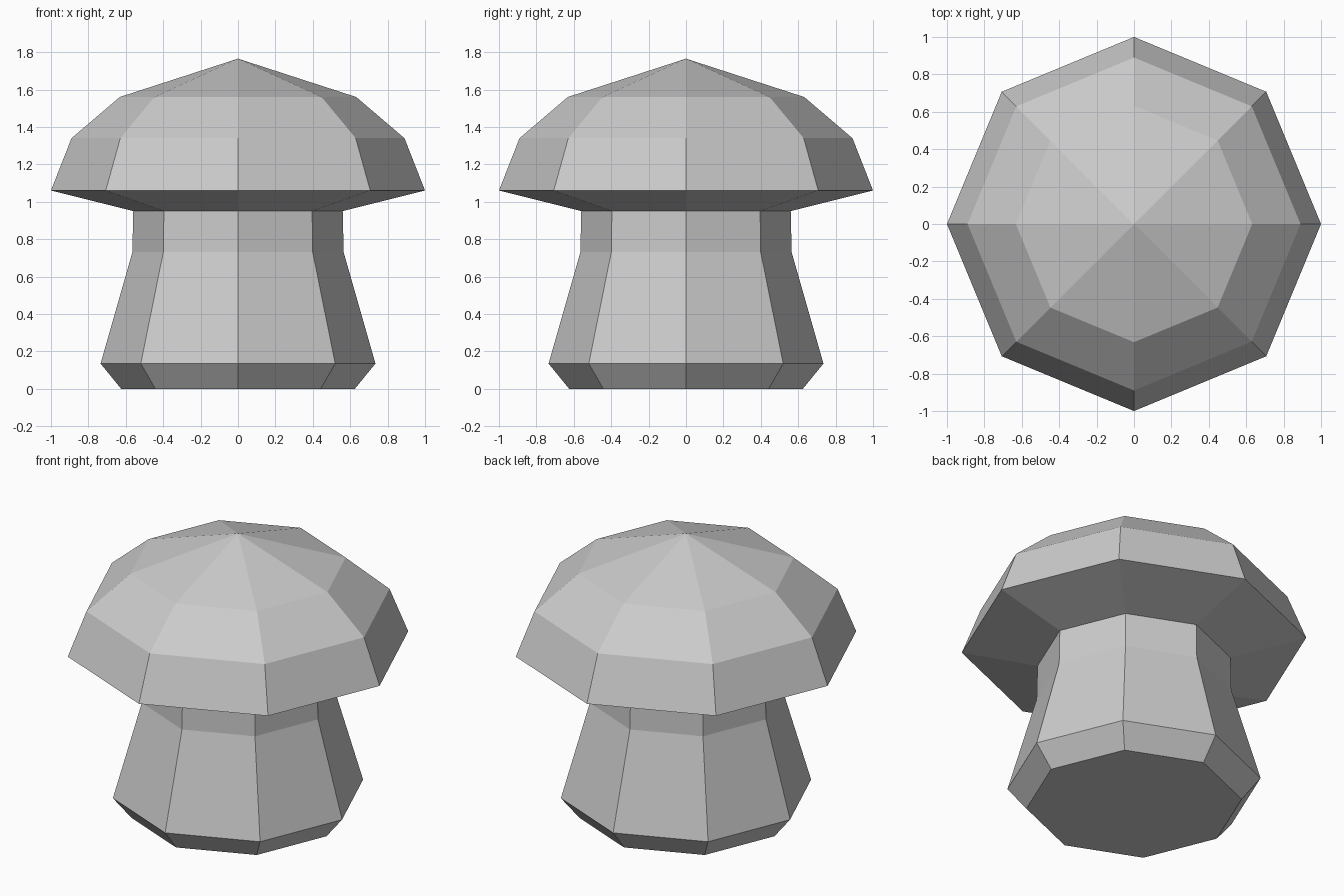
import bpy
import bmesh
from math import cos, sin, tau

SIDES = 8

cube = bpy.data.objects.get("Cube")
if cube:
    bpy.data.objects.remove(cube, do_unlink=True)

# One plain grey for the whole model
grey = bpy.data.materials.new("light_grey")
grey.use_nodes = True
colour = (0.6, 0.6, 0.6, 1.0)
grey.diffuse_color = colour
grey.node_tree.nodes["Principled BSDF"].inputs["Base Color"].default_value = colour


def lathe(name, profile):
    """Spin a (radius, height) profile, listed bottom to top, into flat facets.
    A radius of zero makes a single point."""
    bm = bmesh.new()
    rings = []
    for r, z in profile:
        count = SIDES if r > 0 else 1
        rings.append([bm.verts.new((r * cos(tau * i / SIDES), r * sin(tau * i / SIDES), z))
                      for i in range(count)])
    for low, high in zip(rings, rings[1:]):
        for i in range(SIDES):
            j = (i + 1) % SIDES
            if len(high) == 1:
                bm.faces.new((low[i], low[j], high[0]))
            else:
                bm.faces.new((low[i], low[j], high[j], high[i]))
    mesh = bpy.data.meshes.new(name)
    if name == "stem":
        # Closed flat base
        bm.faces.new(rings[0][::-1])
    bm.to_mesh(mesh)
    bm.free()
    mesh.materials.append(grey)
    obj = bpy.data.objects.new(name, mesh)
    bpy.context.collection.objects.link(obj)
    return obj


# Flared stem with a chamfered foot
lathe("stem", [(0.625, 0), (0.735, 0.135), (0.565, 0.73), (0.56, 0.95)])

# Domed cap with a sloping underside that meets the stem
lathe("cap", [(0.56, 0.95), (1.0, 1.06), (0.89, 1.34), (0.632, 1.56), (0, 1.765)])
